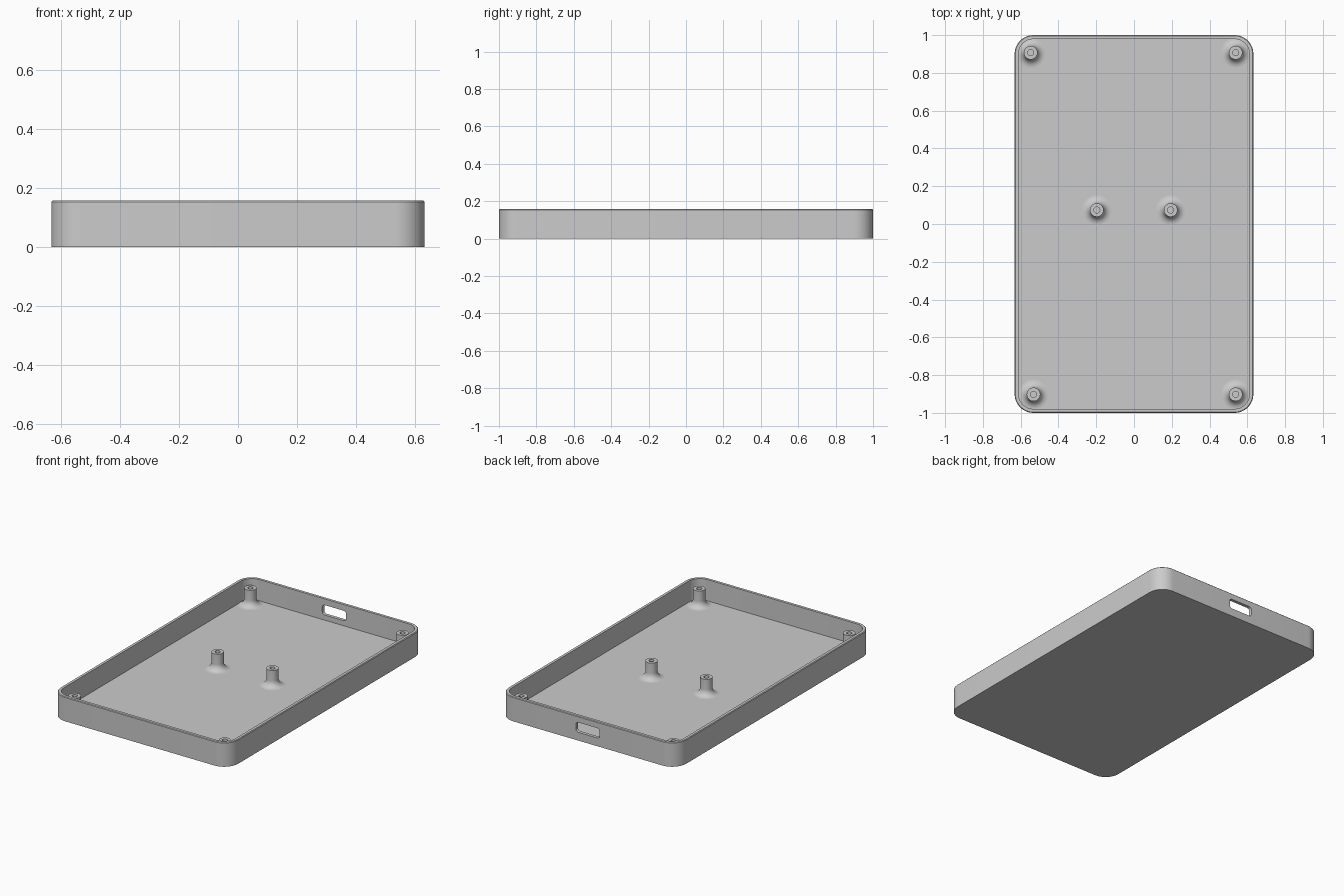
import bpy
import bmesh
from math import sin, cos, pi, radians
from mathutils import Matrix

if "Cube" in bpy.data.objects:
    bpy.data.objects.remove(bpy.data.objects["Cube"], do_unlink=True)

HALF_X, HALF_Y, HEIGHT = 0.632, 1.0, 0.157
WALL, FLOOR, CORNER = 0.021, 0.02, 0.1
BOSS_TOP, BOSS_R, HOLE_R, FILLET = 0.128, 0.036, 0.016, 0.042

grey = bpy.data.materials.new("plain grey")
grey.use_nodes = True
colour = (0.6, 0.6, 0.6, 1)
grey.diffuse_color = colour
grey.node_tree.nodes["Principled BSDF"].inputs["Base Color"].default_value = colour


def rounded_rect(hx, hy, r, z, steps=12):
    """Ring of points around a rectangle with rounded corners."""
    ring = []
    for i, (sx, sy) in enumerate([(1, 1), (-1, 1), (-1, -1), (1, -1)]):
        for k in range(steps + 1):
            a = (i + k / steps) * pi / 2
            ring.append((sx * (hx - r) + r * cos(a), sy * (hy - r) + r * sin(a), z))
    return ring


def circle(r, z, sides=40):
    return [(r * cos(2 * pi * k / sides), r * sin(2 * pi * k / sides), z) for k in range(sides)]


def loft(name, rings, matrix=Matrix()):
    """Skin a stack of rings and close both ends."""
    bm = bmesh.new()
    loops = [[bm.verts.new(p) for p in ring] for ring in rings]
    n = len(loops[0])
    for a, b in zip(loops, loops[1:]):
        for i in range(n):
            j = (i + 1) % n
            bm.faces.new((a[i], a[j], b[j], b[i]))
    bm.faces.new(loops[0][::-1])
    bm.faces.new(loops[-1])
    bmesh.ops.transform(bm, matrix=matrix, verts=bm.verts)
    bmesh.ops.recalc_face_normals(bm, faces=bm.faces)
    mesh = bpy.data.meshes.new(name)
    bm.to_mesh(mesh)
    bm.free()
    mesh.materials.append(grey)
    obj = bpy.data.objects.new(name, mesh)
    bpy.context.collection.objects.link(obj)
    return obj


def activate(obj):
    bpy.ops.object.select_all(action='DESELECT')
    obj.select_set(True)
    bpy.context.view_layer.objects.active = obj


def inset_rect(d, z):
    return rounded_rect(HALF_X - d, HALF_Y - d, CORNER - d, z)


# Open tray: outer wall, softened rim, inner wall and floor
EASE = 0.004
tray = loft("tray", [
    inset_rect(0, 0), inset_rect(0, HEIGHT - EASE), inset_rect(EASE, HEIGHT),
    inset_rect(WALL, HEIGHT), inset_rect(WALL, FLOOR)])

# Port slot cut through the middle of the back wall
cutter = loft("slot_cutter",
              [rounded_rect(0.085, 0.032, 0.018, z, 6) for z in (-0.05, 0.05)],
              Matrix.Translation((0, HALF_Y, 0.085)) @ Matrix.Rotation(radians(90), 4, 'X'))
cutter.hide_render = True
cut = tray.modifiers.new("port_slot", 'BOOLEAN')
cut.operation = 'DIFFERENCE'
cut.solver = 'EXACT'
cut.object = cutter
activate(tray)
bpy.ops.object.modifier_apply(modifier=cut.name)
bpy.data.objects.remove(cutter, do_unlink=True)

# Screw bosses with flared feet and a blind hole
flare = [circle(BOSS_R + FILLET * (1 - sin(a)), FLOOR + FILLET * (1 - cos(a)))
         for a in (k * pi / 16 for k in range(9))]
boss_rings = ([circle(BOSS_R + FILLET, FLOOR - 0.004)] + flare +
              [circle(BOSS_R, BOSS_TOP), circle(HOLE_R, BOSS_TOP), circle(HOLE_R, FLOOR + 0.01)])
bosses = {
    "back_right_boss": (-0.547, 0.907), "back_left_boss": (0.538, 0.907),
    "front_right_boss": (-0.532, -0.902), "front_left_boss": (0.538, -0.902),
    "middle_right_boss": (-0.197, 0.074), "middle_left_boss": (0.194, 0.074)}
parts = [tray]
for name, (x, y) in bosses.items():
    parts.append(loft(name, boss_rings, Matrix.Translation((x, y, 0))))

for part in parts:
    activate(part)
    bpy.ops.object.shade_smooth_by_angle(angle=radians(30))
